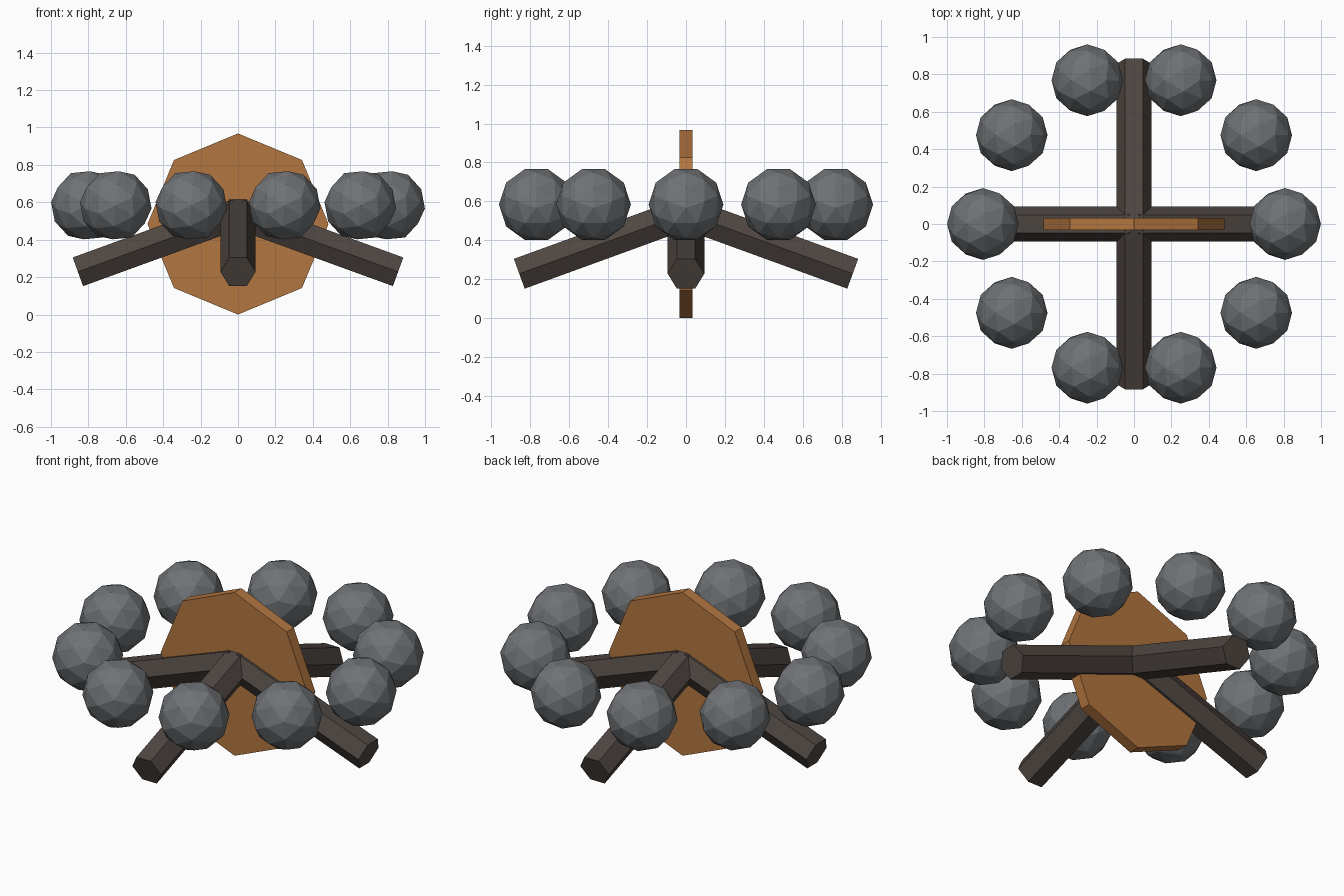
import bpy, math
from mathutils import Matrix, Vector

if "Cube" in bpy.data.objects:
    bpy.data.objects.remove(bpy.data.objects["Cube"])


def material(name, color):
    m = bpy.data.materials.new(name)
    m.diffuse_color = (*color, 1)
    m.use_nodes = True
    m.node_tree.nodes["Principled BSDF"].inputs["Base Color"].default_value = m.diffuse_color
    return m


amber = material("amber", (0.45, 0.18, 0.05))
dark_brown = material("dark_brown", (0.075, 0.06, 0.052))
stone_grey = material("stone_grey", (0.16, 0.17, 0.18))


def finish(name, mat, matrix):
    """Name the active primitive and place its mesh."""
    ob = bpy.context.object
    ob.name = ob.data.name = name
    ob.data.transform(matrix)
    ob.data.materials.append(mat)
    return ob


# Upright octagonal plate, points at top and bottom
PLATE_Z = 0.484
bpy.ops.mesh.primitive_cylinder_add(vertices=8, radius=0.484, depth=0.066)
finish("plate", amber,
       Matrix.Translation((0, 0, PLATE_Z)) @ Matrix.Rotation(math.pi / 2, 4, 'X'))

# Four hexagonal arms sloping down 20 degrees from the hub
HUB = Vector((0, 0, 0.54))
LENGTH, TILT = 0.911, math.radians(20)
for i, side in enumerate(("right", "back", "left", "front")):
    bpy.ops.mesh.primitive_cylinder_add(vertices=6, radius=0.094, depth=LENGTH)
    finish("arm_" + side, dark_brown,
           Matrix.Translation(HUB)
           @ Matrix.Rotation(i * math.pi / 2, 4, 'Z')
           @ Matrix.Rotation(math.pi / 2 + TILT, 4, 'Y')
           @ Matrix.Translation((0, 0, LENGTH / 2)))

# Ring of ten faceted stones, each with an edge midpoint facing up
RING, STONE_R, STONE_Z = 0.808, 0.192, 0.584
turn = Matrix.Rotation(math.atan(2 / (1 + math.sqrt(5))), 4, 'Y')
for i in range(10):
    a = i * math.tau / 10
    bpy.ops.mesh.primitive_ico_sphere_add(subdivisions=2, radius=STONE_R)
    finish(f"stone_{i + 1}", stone_grey,
           Matrix.Translation((RING * math.cos(a), RING * math.sin(a), STONE_Z)) @ turn)
